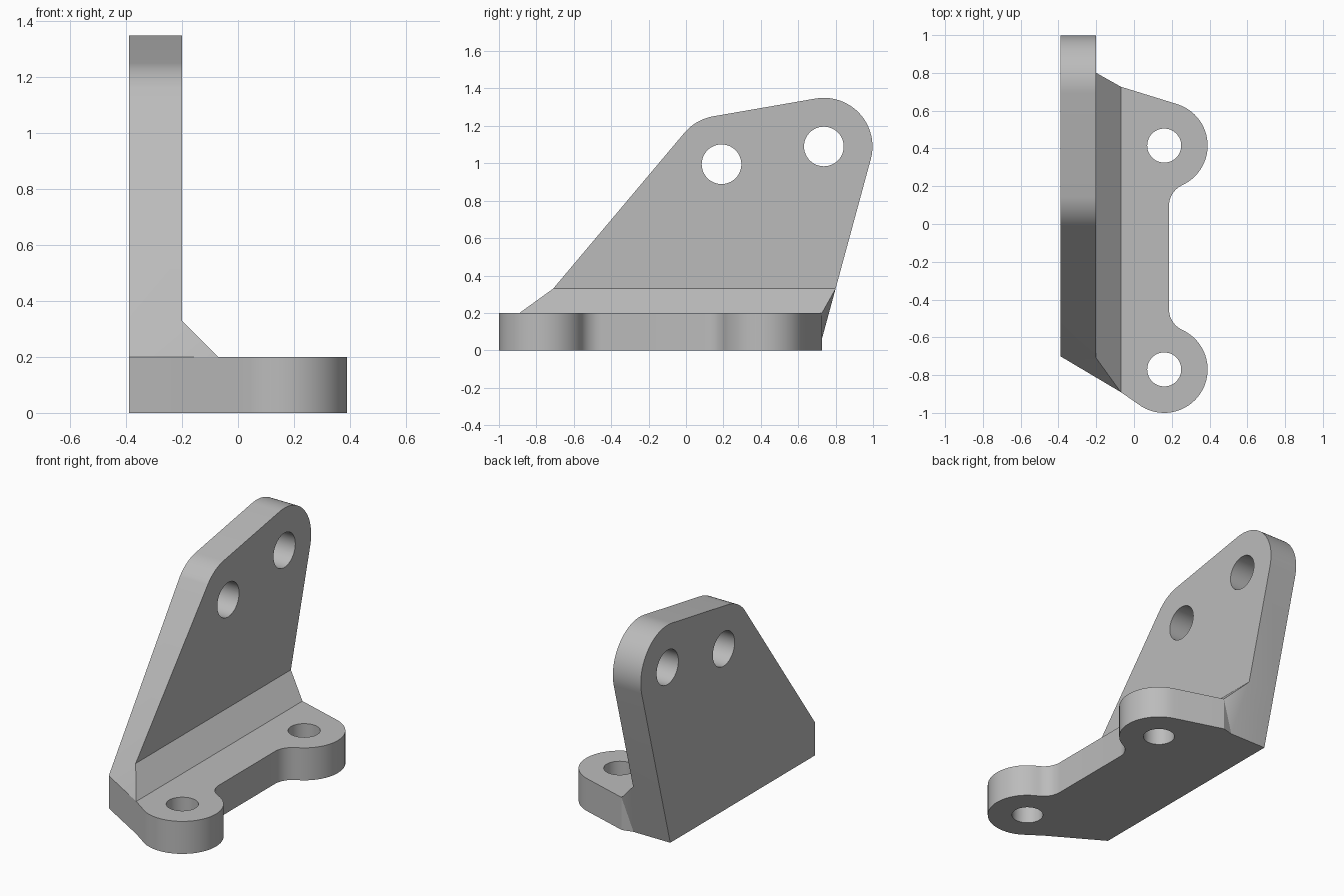
import bpy, bmesh
from math import radians, cos, sin, pi

if "Cube" in bpy.data.objects:
    bpy.data.objects.remove(bpy.data.objects["Cube"])


def arc(cx, cy, r, a0, a1, n):
    """Points on an arc, angles in degrees."""
    angles = [radians(a0 + (a1 - a0) * i / n) for i in range(n + 1)]
    return [(cx + r * cos(a), cy + r * sin(a)) for a in angles]


LEFT, INNER, TOE = -0.39, -0.20, -0.07     # plate back, plate front, chamfer toe
BASE_Z, CHAMFER_Z = 0.20, 0.33
base_holes = [(0.16, -0.77), (0.16, 0.415)]
plate_holes = [(0.19, 0.995), (0.737, 1.09)]

# base outline: two rounded ears joined by a necked-in edge
outline = [(TOE, -0.89)]
outline += arc(*base_holes[0], 0.23, 239, 425.5, 32)
outline += arc(0.305, -0.451, 0.12, 245.5, 180, 10)
outline += arc(0.305, 0.096, 0.12, 180, 114.5, 10)
outline += arc(*base_holes[1], 0.23, -65.5, 73, 26)
outline += [(TOE, 0.727)]

# rounded top of the upright plate, in y and z
crown = arc(*plate_holes[0], 0.26, 140, 100, 10) + arc(*plate_holes[1], 0.26, 100, -15, 24)

bm = bmesh.new()


def verts(points):
    return [bm.verts.new(p) for p in points]


top = verts((x, y, BASE_Z) for x, y in outline)
low = verts((x, y, 0) for x, y in outline)
front = verts([(INNER, -0.71, CHAMFER_Z)] + [(INNER, y, z) for y, z in crown] + [(INNER, 0.80, CHAMFER_Z)])
back = verts([(LEFT, -0.70, BASE_Z)] + [(LEFT, y, z) for y, z in crown] + [(LEFT, 0.80, CHAMFER_Z)])
corner_a, corner_b, bend = verts([(LEFT, -0.70, 0), (LEFT, 0.71, 0), (-0.14, 0.71, 0)])

# base faces and upright faces
faces = [top, low + [bend, corner_b, corner_a], front, back + [corner_b, corner_a]]
for a, b in ((top, low), (front, back)):
    faces += [[a[i], a[i + 1], b[i + 1], b[i]] for i in range(len(a) - 1)]
# chamfer and the two ends of the corner
faces += [
    [top[0], top[-1], front[-1], front[0]],
    [back[0], top[0], front[0]],
    [corner_a, low[0], top[0], back[0]],
    [corner_b, back[-1], front[-1], bend],
    [bend, front[-1], top[-1]],
    [bend, top[-1], low[-1]],
]
for f in faces:
    bm.faces.new(f)
bmesh.ops.recalc_face_normals(bm, faces=bm.faces)
mesh = bpy.data.meshes.new("angle_bracket")
bm.to_mesh(mesh)
bm.free()
bracket = bpy.data.objects.new("angle_bracket", mesh)
bpy.context.collection.objects.link(bracket)

grey = bpy.data.materials.new("plain grey")
grey.diffuse_color = (0.5, 0.5, 0.5, 1)
grey.use_nodes = True
grey.node_tree.nodes["Principled BSDF"].inputs["Base Color"].default_value = grey.diffuse_color
mesh.materials.append(grey)


# bolt holes
def drill(location, radius, rotation):
    bpy.ops.mesh.primitive_cylinder_add(vertices=48, radius=radius, depth=0.6,
                                        location=location, rotation=rotation)
    cutter = bpy.context.object
    cutter.name = "hole_cutter"
    cutter.hide_render = True
    mod = bracket.modifiers.new("hole", 'BOOLEAN')
    mod.operation = 'DIFFERENCE'
    mod.solver = 'EXACT'
    mod.object = cutter
    bpy.ops.object.select_all(action='DESELECT')
    bracket.select_set(True)
    bpy.context.view_layer.objects.active = bracket
    bpy.ops.object.modifier_apply(modifier=mod.name)
    bpy.data.objects.remove(cutter)


for x, y in base_holes:
    drill((x, y, 0.1), 0.09, (0, 0, 0))
for y, z in plate_holes:
    drill((-0.3, y, z), 0.106, (0, pi / 2, 0))

bpy.ops.object.shade_smooth_by_angle(angle=radians(25))
